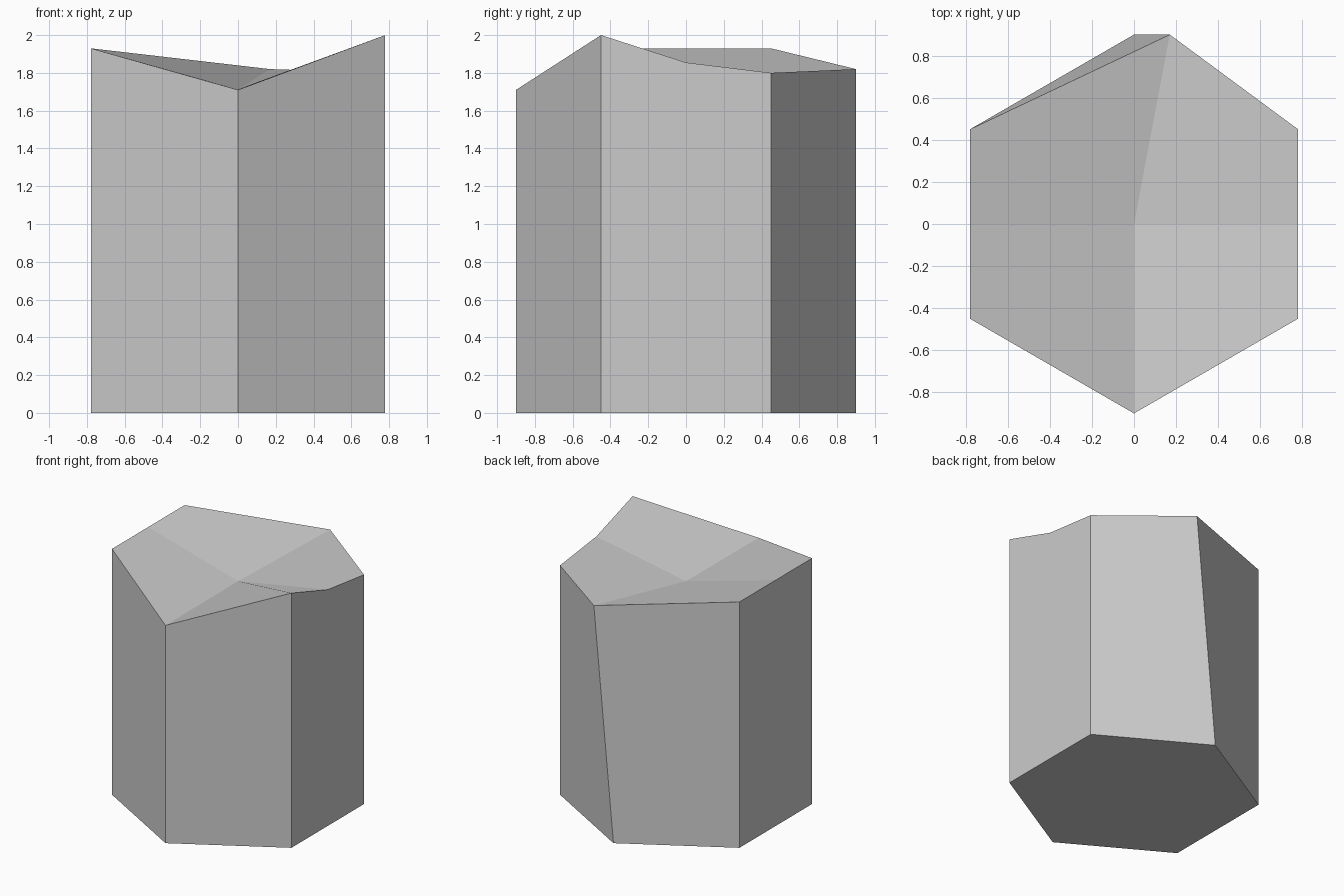
import bpy
import bmesh
from math import sin, cos, radians

cube = bpy.data.objects.get("Cube")
if cube:
    bpy.data.objects.remove(cube, do_unlink=True)

RADIUS = 0.9
# Rim height at each corner, counter-clockwise from the front corner
HEIGHTS = [1.71, 2.0, 1.80, 1.82, 1.93, 1.93]
BACK = 3
BACK_SHIFT = 0.17

# Stone colour
stone = bpy.data.materials.new("stone_grey")
stone.use_nodes = True
grey = (0.6, 0.6, 0.6, 1)
stone.diffuse_color = grey
stone.node_tree.nodes["Principled BSDF"].inputs["Base Color"].default_value = grey

# Six-sided column with an uneven top
bm = bmesh.new()
base, rim = [], []
for i, height in enumerate(HEIGHTS):
    angle = radians(60 * i - 90)
    x, y = RADIUS * cos(angle), RADIUS * sin(angle)
    base.append(bm.verts.new((x, y, 0)))
    shift = BACK_SHIFT if i == BACK else 0
    rim.append(bm.verts.new((x + shift, y, height)))

side = RADIUS * cos(radians(30))
centre = bm.verts.new((0, 0, 1.713))
right_mid = bm.verts.new((side, 0, 1.855))
left_mid = bm.verts.new((-side, 0, 1.93))
mids = {1: right_mid, 4: left_mid}

# Underside and walls
bm.faces.new(base[::-1])
for i in range(6):
    j = (i + 1) % 6
    wall = [base[i], base[j], rim[j]]
    if i in mids:
        wall.append(mids[i])
    bm.faces.new(wall + [rim[i]])

# Top facets meeting at the centre
bm.faces.new((centre, rim[0], rim[1], right_mid))
bm.faces.new((centre, right_mid, rim[2], rim[3]))
bm.faces.new((centre, rim[3], rim[4], left_mid))
bm.faces.new((centre, left_mid, rim[5], rim[0]))

mesh = bpy.data.meshes.new("stone_column")
bm.to_mesh(mesh)
bm.free()
mesh.materials.append(stone)
column = bpy.data.objects.new("stone_column", mesh)
bpy.context.collection.objects.link(column)
